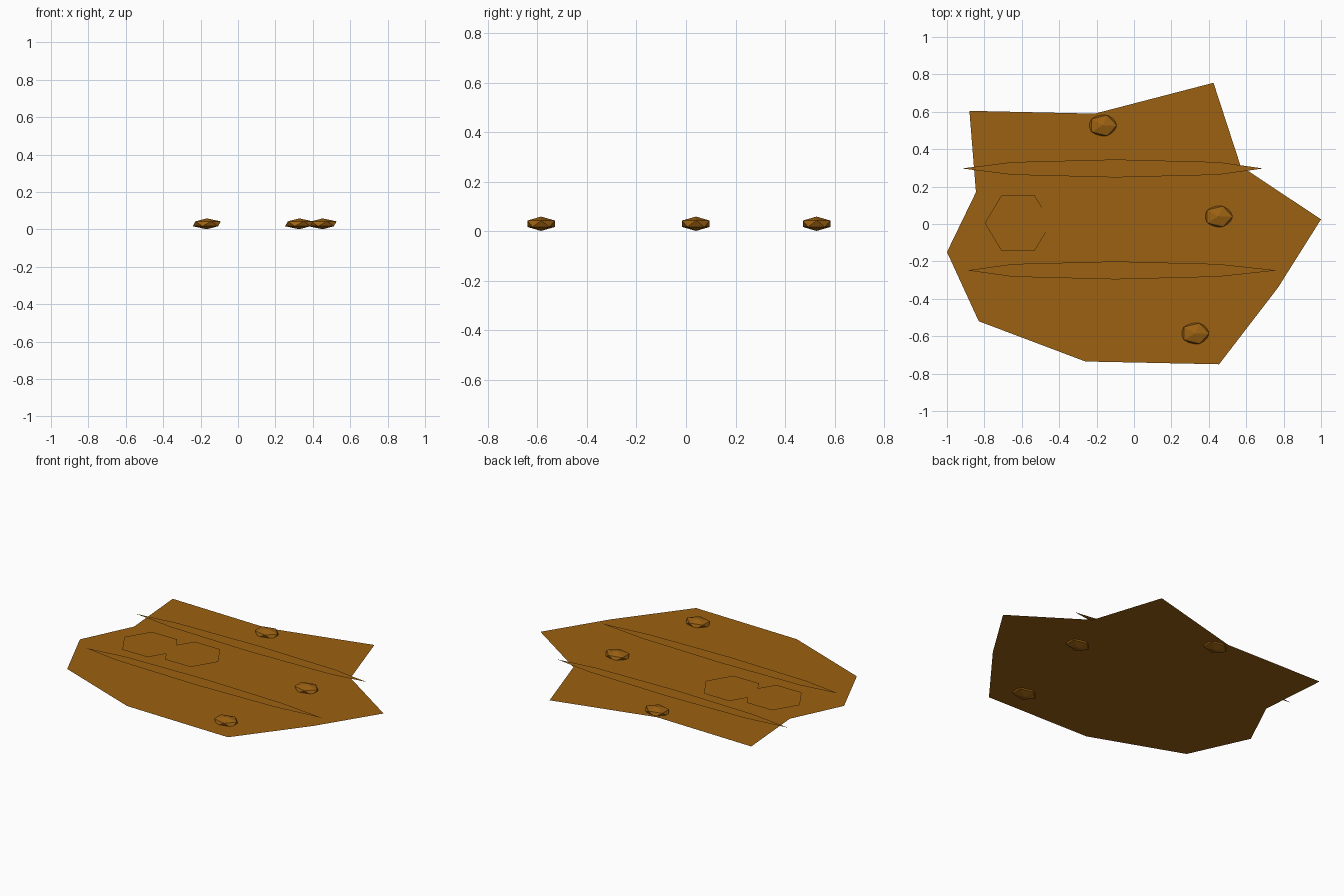
import bpy, bmesh
from math import cos, sin, tau

cube = bpy.data.objects.get("Cube")
if cube:
    bpy.data.objects.remove(cube, do_unlink=True)

# One earthy colour for everything
dirt = bpy.data.materials.new("dirt_brown")
dirt.use_nodes = True
colour = (0.33, 0.12, 0.006, 1)
dirt.diffuse_color = colour
shader = dirt.node_tree.nodes["Principled BSDF"]
shader.inputs["Base Color"].default_value = colour
shader.inputs["Roughness"].default_value = 0.9


def finish(name, bm, location):
    mesh = bpy.data.meshes.new(name)
    bm.to_mesh(mesh)
    bm.free()
    mesh.materials.append(dirt)
    obj = bpy.data.objects.new(name, mesh)
    obj.location = location
    bpy.context.collection.objects.link(obj)
    return obj


def flat_sheet(name, outline, location):
    """Single upward-facing sheet from a counter-clockwise outline."""
    bm = bmesh.new()
    face = bm.faces.new([bm.verts.new((x, y, 0)) for x, y in outline])
    face.normal_update()
    if face.normal.z < 0:
        face.normal_flip()
    bmesh.ops.triangulate(bm, faces=[face])
    return finish(name, bm, location)


GROUND = 0.025

# Ragged ground patch
flat_sheet("ground_patch", [
    (-1, -0.15), (-0.83, -0.52), (-0.26, -0.735), (0.455, -0.75),
    (0.77, -0.34), (1, 0.025), (0.57, 0.31), (0.425, 0.755),
    (-0.21, 0.59), (-0.88, 0.605), (-0.845, 0.17)], (0, 0, GROUND))

# Two long spindle-shaped wheel ruts, each mirrored about its own axis
for name, y, left, right in (("back_rut", 0.297, -0.92, 0.69),
                             ("front_rut", -0.248, -0.89, 0.765)):
    lower = [(-0.65, -0.034), (-0.1, -0.048), (0.45, -0.034)]
    upper = [(x, -dy) for x, dy in reversed(lower)]
    flat_sheet(name, [(left, 0)] + lower + [(right, 0)] + upper,
               (0, y, GROUND + 0.012))

# Two overlapping six-sided mud spots
hexagon = [(0.178 * cos(tau * i / 6), 0.17 * sin(tau * i / 6)) for i in range(6)]
flat_sheet("left_mud_spot", hexagon, (-0.345, 0.04, GROUND + 0.008))
flat_sheet("right_mud_spot", hexagon, (-0.62, 0.005, GROUND + 0.01))

# Faceted pebbles half sunk into the ground
for name, x, y in (("back_pebble", -0.167, 0.527),
                   ("middle_pebble", 0.452, 0.04),
                   ("front_pebble", 0.327, -0.585)):
    bm = bmesh.new()
    bmesh.ops.create_icosphere(bm, subdivisions=1, radius=1)
    bmesh.ops.scale(bm, vec=(0.084, 0.065, 0.029), verts=bm.verts)
    finish(name, bm, (x, y, 0.03))
